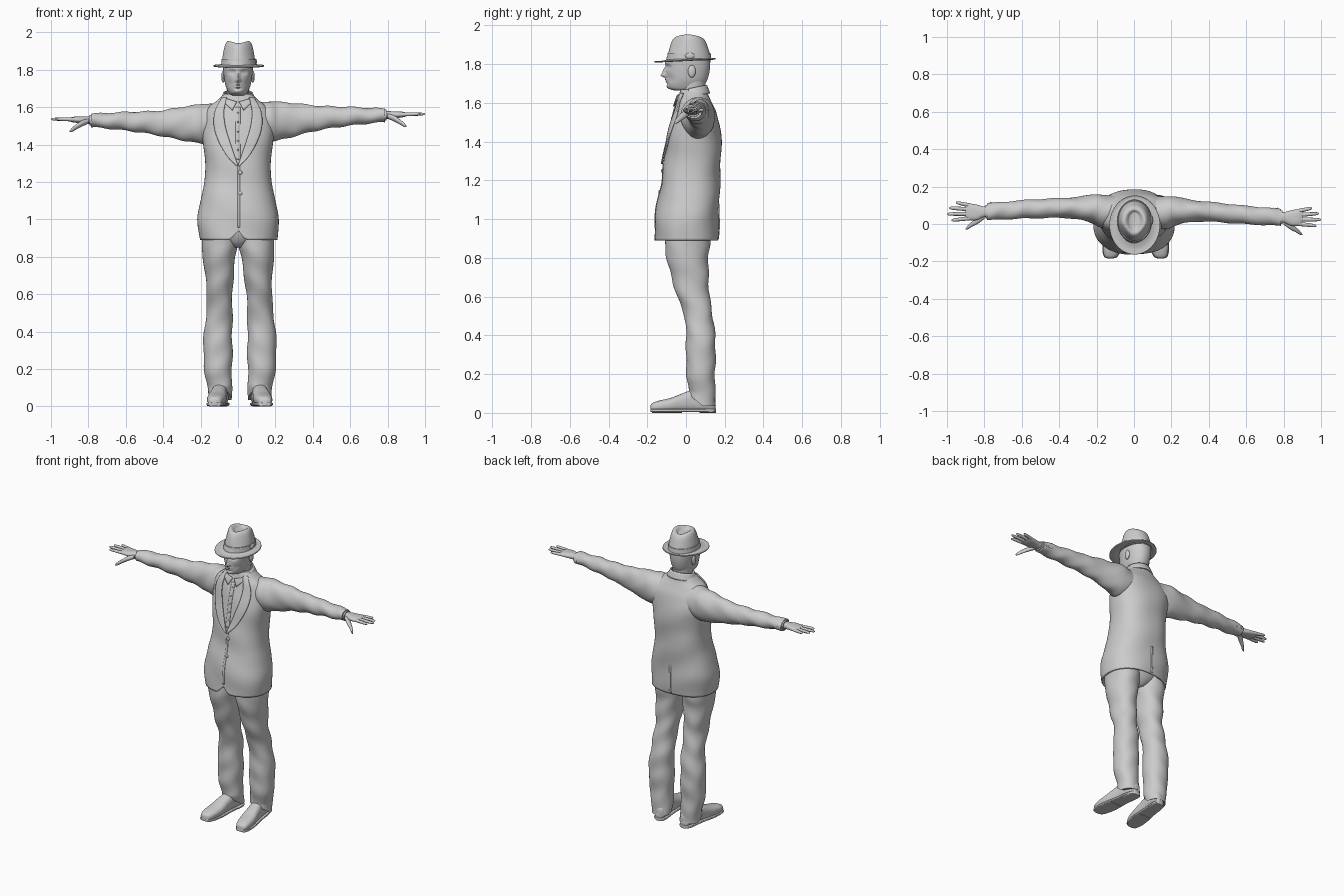
import bpy, bmesh, math
from math import sin, cos, pi, exp
from mathutils import Vector, Matrix
from mathutils.bvhtree import BVHTree


def finish(name, bm, thick=0, angle=40):
    bmesh.ops.recalc_face_normals(bm, faces=bm.faces)
    me = bpy.data.meshes.new(name)
    bm.to_mesh(me)
    bm.free()
    for p in me.polygons:
        p.use_smooth = True
    me.set_sharp_from_angle(angle=math.radians(angle))
    ob = bpy.data.objects.new(name, me)
    bpy.context.collection.objects.link(ob)
    if thick:
        m = ob.modifiers.new("thickness", 'SOLIDIFY')
        m.thickness = thick
        m.offset = -1
    return ob


def smooth_rows(rows, sub):
    # Catmull-Rom interpolation between section rows
    out, n = [], len(rows)
    for i in range(n - 1):
        a, b, c, d = rows[max(i - 1, 0)], rows[i], rows[i + 1], rows[min(i + 2, n - 1)]
        for k in range(sub):
            t = k / sub
            out.append([0.5 * (2 * q + (r - p) * t + (2 * p - 5 * q + 4 * r - s) * t * t
                               + (3 * q - p - 3 * r + s) * t ** 3) for p, q, r, s in zip(a, b, c, d)])
    return out + [list(rows[-1])]


def loft(name, rows, axis='z', seg=40, n=2.0, sub=4, warp=None, caps=(1, 1), thick=0):
    # rows: (position on axis, centre a, centre b, radius a, radius b)
    bm, rings = bmesh.new(), []
    for t, ca, cb, ra, rb in smooth_rows(rows, sub):
        ring = []
        for i in range(seg):
            c, s = cos(2 * pi * i / seg), sin(2 * pi * i / seg)
            a = ca + ra * math.copysign(abs(c) ** (2 / n), c)
            b = cb + rb * math.copysign(abs(s) ** (2 / n), s)
            p = Vector({'x': (t, a, b), 'y': (a, t, b), 'z': (a, b, t)}[axis])
            ring.append(bm.verts.new(warp(p) if warp else p))
        rings.append(ring)
    for r, q in zip(rings, rings[1:]):
        for i in range(seg):
            j = (i + 1) % seg
            bm.faces.new((r[i], r[j], q[j], q[i]))
    for use, ring in zip(caps, (rings[0], rings[-1])):
        if use:
            bm.faces.new(ring)
    return finish(name, bm, thick)


def sheet(name, fn, nu, nv, thick):
    bm = bmesh.new()
    g = [[bm.verts.new(fn(i / nu, j / nv)) for j in range(nv + 1)] for i in range(nu + 1)]
    for i in range(nu):
        for j in range(nv):
            bm.faces.new((g[i][j], g[i + 1][j], g[i + 1][j + 1], g[i][j + 1]))
    ob = finish(name, bm, thick)
    ob.modifiers[0].offset = 0
    return ob


def ball(name, loc, size):
    bm = bmesh.new()
    bmesh.ops.create_uvsphere(bm, u_segments=16, v_segments=10, radius=1,
                              matrix=Matrix.Translation(loc) @ Matrix.Diagonal((*size, 1)))
    return finish(name, bm)


def fb(z, cx, rx, front, back):
    return (z, cx, (front + back) / 2, rx, (back - front) / 2)


# Jacket body, hollow at the hem with a notch at the centre front
def jacket_warp(p):
    if p.y < 0 and p.z < 1:
        p.z += 0.05 * exp(-(p.x / 0.025) ** 2) * (1 - p.z) / 0.11
    p.y += 0.003 * sin(28 * p.z + 14 * p.x)
    return p


jacket = loft("jacket_body", [
    fb(0.89, 0.004, 0.207, -0.163, 0.165), fb(1.0, 0, 0.218, -0.16, 0.17),
    fb(1.1, 0, 0.2, -0.145, 0.172), fb(1.2, 0, 0.18, -0.125, 0.176),
    fb(1.3, 0, 0.175, -0.113, 0.18), fb(1.4, 0, 0.186, -0.1, 0.182),
    fb(1.48, 0, 0.195, -0.08, 0.176), fb(1.55, 0, 0.188, -0.062, 0.158),
    fb(1.6, 0, 0.158, -0.05, 0.132), fb(1.635, 0, 0.112, -0.04, 0.115),
    fb(1.67, 0, 0.075, -0.03, 0.105)], seg=72, n=2.35, sub=6, warp=jacket_warp, caps=(0, 1), thick=0.01)
tree = BVHTree.FromPolygons([v.co for v in jacket.data.vertices],
                            [p.vertices[:] for p in jacket.data.polygons])


def on_body(x, z, lift, side=-1):
    hit = tree.ray_cast(Vector((x, side, z)), Vector((0, -side, 0)))[0]
    return Vector((x, (hit.y if hit else 0.03) + side * lift, z))


# Lapels, collar wings
lapel = smooth_rows([(1.65, 0.058, 0.084), (1.58, 0.075, 0.122), (1.5, 0.068, 0.128),
                     (1.42, 0.045, 0.105), (1.34, 0.018, 0.06), (1.285, 0.0, 0.008)], 5)
for s, side in ((-1, "left"), (1, "right")):
    def lapel_point(u, v):
        z, a, b = lapel[round(u * (len(lapel) - 1))]
        return on_body(s * (a + (b - a) * v), z, 0.005 + 0.003 * v)

    def wing_point(u, v):
        top = Vector((0.006, 1.628)).lerp(Vector((0.062, 1.645)), u)
        low = Vector((0.03, 1.582)).lerp(Vector((0.068, 1.62)), u)
        q = top.lerp(low, v)
        return on_body(s * q.x, q.y, 0.01)
    sheet("lapel_" + side, lapel_point, len(lapel) - 1, 6, 0.008)
    sheet("shirt_collar_wing_" + side, wing_point, 6, 4, 0.006)

# Collars, shirt placket, jacket edge and back vent
loft("shirt_collar", [(1.625, 0, 0.036, 0.078, 0.076), (1.65, 0, 0.037, 0.072, 0.071),
                      (1.675, 0, 0.038, 0.066, 0.067)], caps=(0, 0), thick=0.006,
     warp=lambda p: Vector((p.x, p.y, p.z - 0.25 * (0.04 - p.y))))


def collar_point(u, v):
    a = -0.3 + u * (pi + 0.6)
    y = 0.035 + (0.07 + 0.016 * v) * sin(a)
    return Vector(((0.074 + 0.022 * v) * cos(a), y, 1.682 - 0.045 * v - 0.2 * (0.06 - y)))


sheet("jacket_collar", collar_point, 30, 4, 0.008)
sheet("shirt_placket", lambda u, v: on_body(-0.012 + 0.024 * v, 1.6 - 0.28 * u, 0.001), 24, 3, 0.004)
sheet("jacket_front_edge", lambda u, v: on_body(-0.002 + 0.012 * v, 1.285 - 0.33 * u, 0.001), 30, 2, 0.004)
sheet("back_vent", lambda u, v: on_body(-0.006 + 0.012 * v, 1.08 - 0.185 * u, 0.001, 1), 16, 2, 0.005)
for z in (1.25, 1.14):
    ball("jacket_button", on_body(0.012, z, 0.003), (0.011, 0.005, 0.011))
for i in range(5):
    ball("shirt_button", on_body(0, 1.57 - 0.05 * i, 0.003), (0.005, 0.003, 0.005))

# Neck
loft("neck", [(1.56, 0, 0.04, 0.064, 0.07), (1.64, 0, 0.034, 0.059, 0.064),
              (1.69, 0, 0.034, 0.06, 0.066), (1.75, 0, 0.04, 0.062, 0.066)])

# Head; facial features are soft bumps: x, z, width, height, push
bumps = [(0, 1.742, 0.012, 0.012, 0.026), (0, 1.765, 0.009, 0.02, 0.016), (0, 1.806, 0.05, 0.01, 0.007),
         (0.032, 1.786, 0.015, 0.011, -0.012), (-0.032, 1.786, 0.015, 0.011, -0.012),
         (0.032, 1.786, 0.009, 0.006, 0.006), (-0.032, 1.786, 0.009, 0.006, 0.006),
         (0, 1.72, 0.02, 0.005, 0.008), (0, 1.709, 0.017, 0.005, 0.007), (0, 1.698, 0.02, 0.005, -0.004),
         (0, 1.682, 0.018, 0.01, 0.006), (0.045, 1.725, 0.015, 0.018, -0.004), (-0.045, 1.725, 0.015, 0.018, -0.004)]


def face_warp(p):
    if p.y < -0.01:
        x, z = p.x, p.z
        p.y -= sum(k * exp(-((x - bx) / w) ** 2 - ((z - bz) / h) ** 2) for bx, bz, w, h, k in bumps)
    return p


loft("head", [fb(1.663, 0, 0.035, -0.055, 0.06), fb(1.672, 0, 0.047, -0.085, 0.08),
              fb(1.69, 0, 0.057, -0.097, 0.095), fb(1.72, 0, 0.068, -0.099, 0.11),
              fb(1.76, 0, 0.075, -0.103, 0.121), fb(1.8, 0, 0.079, -0.102, 0.125),
              fb(1.84, 0, 0.08, -0.098, 0.122), fb(1.88, 0, 0.066, -0.07, 0.1)],
     seg=96, n=2.15, sub=8, warp=face_warp)
for s in (-1, 1):
    ball("ear", (s * 0.079, 0.03, 1.763), (0.01, 0.02, 0.032))


# Hat: pinched crown, band, bow and brim
def crown_warp(p):
    k = max(0, (p.z - 1.84) / 0.11)
    p.x *= 1 - 0.35 * k * min(1, max(0, -p.y / 0.08))
    p.z -= 3 * k * (p.y - 0.01) ** 2
    return p


loft("hat_crown", [(1.82, 0.003, 0.016, 0.09, 0.112), (1.86, 0.003, 0.016, 0.087, 0.108),
                   (1.91, 0.003, 0.015, 0.078, 0.097), (1.94, 0.003, 0.015, 0.069, 0.086),
                   (1.953, 0.003, 0.015, 0.056, 0.072), (1.947, 0.003, 0.017, 0.042, 0.056),
                   (1.932, 0.003, 0.02, 0.028, 0.042), (1.926, 0.003, 0.02, 0.008, 0.015)],
     seg=56, warp=crown_warp)
loft("hat_band", [(1.824, 0.003, 0.016, 0.093, 0.115), (1.858, 0.003, 0.016, 0.09, 0.111)], seg=56, sub=2)
ball("hat_bow", (0.093, 0.02, 1.843), (0.008, 0.025, 0.016))
loft("hat_brim", [(1.83, 0.003, 0.01, 0.084, 0.106), (1.822, 0.004, 0.002, 0.112, 0.132),
                  (1.824, 0.004, -0.006, 0.135, 0.157)], seg=64, caps=(0, 0), thick=0.006,
     warp=lambda p: Vector((p.x, p.y, p.z + 0.05 * p.y)))

# Hips under the jacket
loft("hips", [(0.85, 0, 0.01, 0.03, 0.07), (0.88, 0, 0.01, 0.1, 0.1), (0.93, 0, 0.01, 0.17, 0.12),
              (1.0, 0, 0.01, 0.18, 0.12)])

for s, side in ((-1, "left"), (1, "right")):
    # Arm parts follow one base shape; the two sides are posed slightly differently
    def arm_pose(p):
        d = p.x
        if s > 0:
            p.y -= 0.03 * min(1, d / 0.6)
            p.z += 0.027 * min(1, d / 0.4)
        p.x *= s
        return p

    def sleeve_warp(p):
        p.z += 0.003 * sin(50 * p.x + 30 * p.y)
        p.y += 0.002 * sin(38 * p.x + 40 * p.z)
        return arm_pose(p)

    loft("sleeve_" + side, [(0.09, 0.065, 1.52, 0.08, 0.09), (0.17, 0.07, 1.514, 0.088, 0.106),
                            (0.22, 0.08, 1.51, 0.078, 0.102), (0.3, 0.085, 1.512, 0.06, 0.089),
                            (0.4, 0.086, 1.513, 0.053, 0.07), (0.5, 0.082, 1.519, 0.051, 0.058),
                            (0.6, 0.078, 1.524, 0.049, 0.05), (0.7, 0.071, 1.527, 0.047, 0.042),
                            (0.785, 0.065, 1.529, 0.045, 0.036)], axis='x', sub=6, warp=sleeve_warp)
    loft("shirt_cuff_" + side, [(0.77, 0.065, 1.529, 0.037, 0.03), (0.794, 0.065, 1.53, 0.036, 0.029)],
         axis='x', sub=1, warp=arm_pose)
    for i in range(3):
        ball("sleeve_button", arm_pose(Vector((0.73 + 0.018 * i, 0.112, 1.523))), (0.007, 0.005, 0.007))
    # Hand
    loft("palm_" + side, [(0.775, 0.065, 1.53, 0.027, 0.021), (0.805, 0.065, 1.531, 0.029, 0.02),
                          (0.84, 0.062, 1.532, 0.041, 0.018), (0.88, 0.065, 1.533, 0.044, 0.015),
                          (0.902, 0.067, 1.533, 0.036, 0.008)], axis='x', n=2.4, warp=arm_pose)
    for finger, y0, y1, tip in (("index", 0.032, 0.02, 0.975), ("middle", 0.055, 0.053, 1.0),
                                ("ring", 0.078, 0.086, 0.988), ("little", 0.098, 0.115, 0.952)):
        L = tip - 0.87
        loft(finger + "_finger_" + side,
             [(0.87 + L * t, y0 + (y1 - y0) * t, 1.533 + 0.003 * t, r, r * 0.9)
              for t, r in ((0, 0.0115), (0.45, 0.0105), (0.8, 0.009), (0.95, 0.0065), (1, 0.002))],
             axis='x', seg=14, warp=arm_pose)
    loft("thumb_" + side, [(0.8, 0.045, 1.525, 0.018, 0.014), (0.835, 0.02, 1.512, 0.019, 0.016),
                           (0.865, 0.0, 1.494, 0.014, 0.014), (0.888, -0.018, 1.478, 0.01, 0.011),
                           (0.9, -0.027, 1.47, 0.003, 0.003)], axis='x', seg=16, warp=arm_pose)

    # Trouser leg, hem raised over the shoe
    def leg_warp(p):
        z = p.z
        if z < 0.12:
            p.z += 0.06 * max(0, (0.09 - p.y) / 0.08) * (0.12 - z) / 0.08
        p.x += 0.003 * sin(34 * z + 20 * p.y)
        p.y += 0.003 * sin(42 * z + 25 * p.x)
        p.x = s * p.x + (0.02 * min(1, max(0, (0.85 - z) / 0.35)) if s > 0 else 0)
        return p

    loft("trouser_leg_" + side, [
        fb(0.98, 0.1, 0.095, -0.11, 0.13), fb(0.87, 0.1, 0.096, -0.11, 0.123),
        fb(0.8, 0.1, 0.087, -0.1, 0.116), fb(0.7, 0.1, 0.076, -0.075, 0.116),
        fb(0.6, 0.098, 0.068, -0.045, 0.122), fb(0.5, 0.1, 0.07, -0.008, 0.138),
        fb(0.4, 0.106, 0.075, 0, 0.15), fb(0.3, 0.108, 0.078, 0, 0.153), fb(0.2, 0.106, 0.074, 0.003, 0.15),
        fb(0.12, 0.1, 0.067, 0.012, 0.15), fb(0.035, 0.096, 0.062, 0.02, 0.156)],
        n=2.15, sub=6, warp=leg_warp)

    # Shoe, sole and heel: y, half width, height
    shape = [(-0.184, 0.012, 0.03), (-0.175, 0.032, 0.045), (-0.14, 0.045, 0.058), (-0.08, 0.05, 0.072),
             (-0.02, 0.045, 0.095), (0.04, 0.041, 0.115), (0.1, 0.041, 0.11), (0.14, 0.032, 0.09),
             (0.152, 0.014, 0.07)]

    def foot_pose(p):
        p.x = s * (p.x + 0.085 + 0.04 * (0.15 - p.y) / 0.33) + (0.018 if s > 0 else 0)
        p.z = max(p.z, 0)
        return p

    loft("shoe_" + side, [(y, 0, h / 2 + 0.005, w, h / 2) for y, w, h in shape], axis='y', n=2.5, warp=foot_pose)
    loft("sole_" + side, [(y, 0, 0.012, w + 0.004, 0.008) for y, w, h in shape], axis='y', n=5, warp=foot_pose)
    loft("front_sole_" + side, [(y, 0, 0.008, w, 0.008) for y, w, h in shape[1:5]], axis='y', n=5, warp=foot_pose)
    loft("heel_" + side, [(y, 0, 0.011, w, 0.011) for y, w in ((0.07, 0.04), (0.11, 0.041), (0.14, 0.034),
                                                             (0.154, 0.016))], axis='y', n=5, warp=foot_pose)
